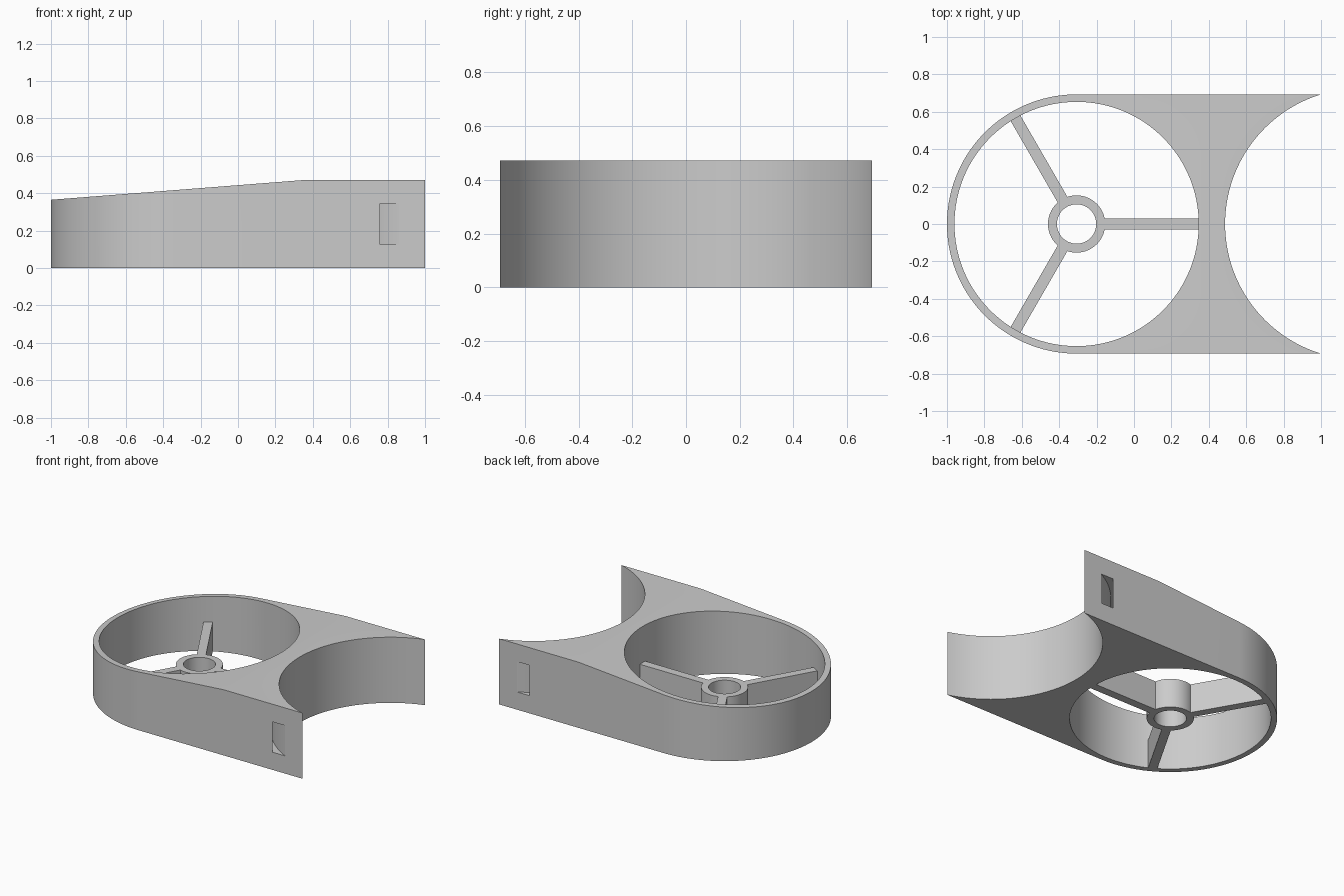
import bpy, bmesh, math
from math import pi, sin, cos, atan2, hypot, radians

cube = bpy.data.objects.get("Cube")
if cube:
    bpy.data.objects.remove(cube, do_unlink=True)

# Main dimensions
RING_X = -0.307                     # centre of the round opening
R_OUT, R_IN = 0.693, 0.653
HUB_OUT, HUB_IN = 0.153, 0.105
SPOKE_W, SPOKE_H = 0.06, 0.21
HEIGHT, LOW, RIDGE_X = 0.472, 0.365, 0.37
WAIST_X = 0.487                     # deepest point of the open cradle
span = 1 - WAIST_X
CRADLE_R = (span ** 2 + R_OUT ** 2) / (2 * span)
CRADLE_X = WAIST_X + CRADLE_R

grey = bpy.data.materials.new("plain grey")
grey.use_nodes = True
GREY = (0.6, 0.6, 0.6, 1)
grey.diffuse_color = GREY
grey.node_tree.nodes["Principled BSDF"].inputs["Base Color"].default_value = GREY


def arc(cx, r, a0, a1, n, closed=False):
    """Points on an arc centred on the x axis."""
    count = n if closed else n + 1
    return [(cx + r * cos(a0 + (a1 - a0) * i / n),
             r * sin(a0 + (a1 - a0) * i / n)) for i in range(count)]


def circle(cx, r, n=128):
    return arc(cx, r, 0, 2 * pi, n, closed=True)


def prism(name, outline, z0, z1, ridge=None):
    """Extrude a plan outline; with a ridge, slope the top down beyond it."""
    bm = bmesh.new()
    base = bm.faces.new([bm.verts.new((x, y, z0)) for x, y in outline])
    new = bmesh.ops.extrude_face_region(bm, geom=[base])["geom"]
    for v in new:
        if isinstance(v, bmesh.types.BMVert):
            v.co.z = z1
    if ridge is not None:
        geom = bm.verts[:] + bm.edges[:] + bm.faces[:]
        bmesh.ops.bisect_plane(bm, geom=geom, plane_co=(ridge, 0, 0),
                               plane_no=(1, 0, 0))
        for v in bm.verts:
            if v.co.z > z0 + 0.1 and v.co.x < ridge:
                v.co.z = z1 - (z1 - LOW) * (ridge - v.co.x) / (ridge + 1)
    bmesh.ops.recalc_face_normals(bm, faces=bm.faces)
    mesh = bpy.data.meshes.new(name)
    bm.to_mesh(mesh)
    bm.free()
    mesh.materials.append(grey)
    obj = bpy.data.objects.new(name, mesh)
    bpy.context.collection.objects.link(obj)
    return obj


def cut(obj, cutter):
    """Subtract the cutter, keep the result and drop the cutter."""
    cutter.hide_render = True
    mod = obj.modifiers.new("cut", 'BOOLEAN')
    mod.operation, mod.solver, mod.object = 'DIFFERENCE', 'EXACT', cutter
    bpy.context.view_layer.update()
    deps = bpy.context.evaluated_depsgraph_get()
    mesh = bpy.data.meshes.new_from_object(obj.evaluated_get(deps))
    obj.modifiers.clear()
    obj.data = mesh
    bpy.data.objects.remove(cutter, do_unlink=True)


# Body: rounded end, straight sides, open cradle between two horns
tip = atan2(R_OUT, CRADLE_X - 1)
outline = arc(RING_X, R_OUT, pi / 2, 3 * pi / 2, 72)
outline += arc(CRADLE_X, CRADLE_R, pi + tip, pi - tip, 64)
body = prism("body", outline, 0, HEIGHT, ridge=RIDGE_X)
cut(body, prism("opening_cutter", circle(RING_X, R_IN), -0.1, 0.6))

# Strap tunnel curving around the cradle from side to side
r_near = hypot(CRADLE_X - 0.86, R_OUT)
r_far = hypot(CRADLE_X - 0.76, R_OUT)
sweep = radians(75)
tunnel = arc(CRADLE_X, r_near, pi - sweep, pi + sweep, 72)
tunnel += arc(CRADLE_X, r_far, pi + sweep, pi - sweep, 72)
cut(body, prism("tunnel_cutter", tunnel, 0.127, 0.345))

# Hub
hub = prism("hub", circle(RING_X, HUB_OUT, 64), 0, SPOKE_H)
cut(hub, prism("bore_cutter", circle(RING_X, HUB_IN, 64), -0.1, 0.4))

# Three spokes, tucked into the hub and the ring wall
parts = [body, hub]
half = SPOKE_W / 2
for i, name in enumerate(("cradle_spoke", "back_spoke", "front_spoke")):
    bar = [(0.149, -half), (0.66, -half), (0.66, half), (0.149, half)]
    spoke = prism(name, bar, 0, SPOKE_H)
    spoke.location.x = RING_X
    spoke.rotation_euler.z = i * 2 * pi / 3
    parts.append(spoke)

# Smooth the round walls, keep the rims sharp
bpy.ops.object.select_all(action='DESELECT')
for obj in parts:
    obj.select_set(True)
bpy.context.view_layer.objects.active = body
bpy.ops.object.shade_smooth_by_angle(angle=radians(25))
